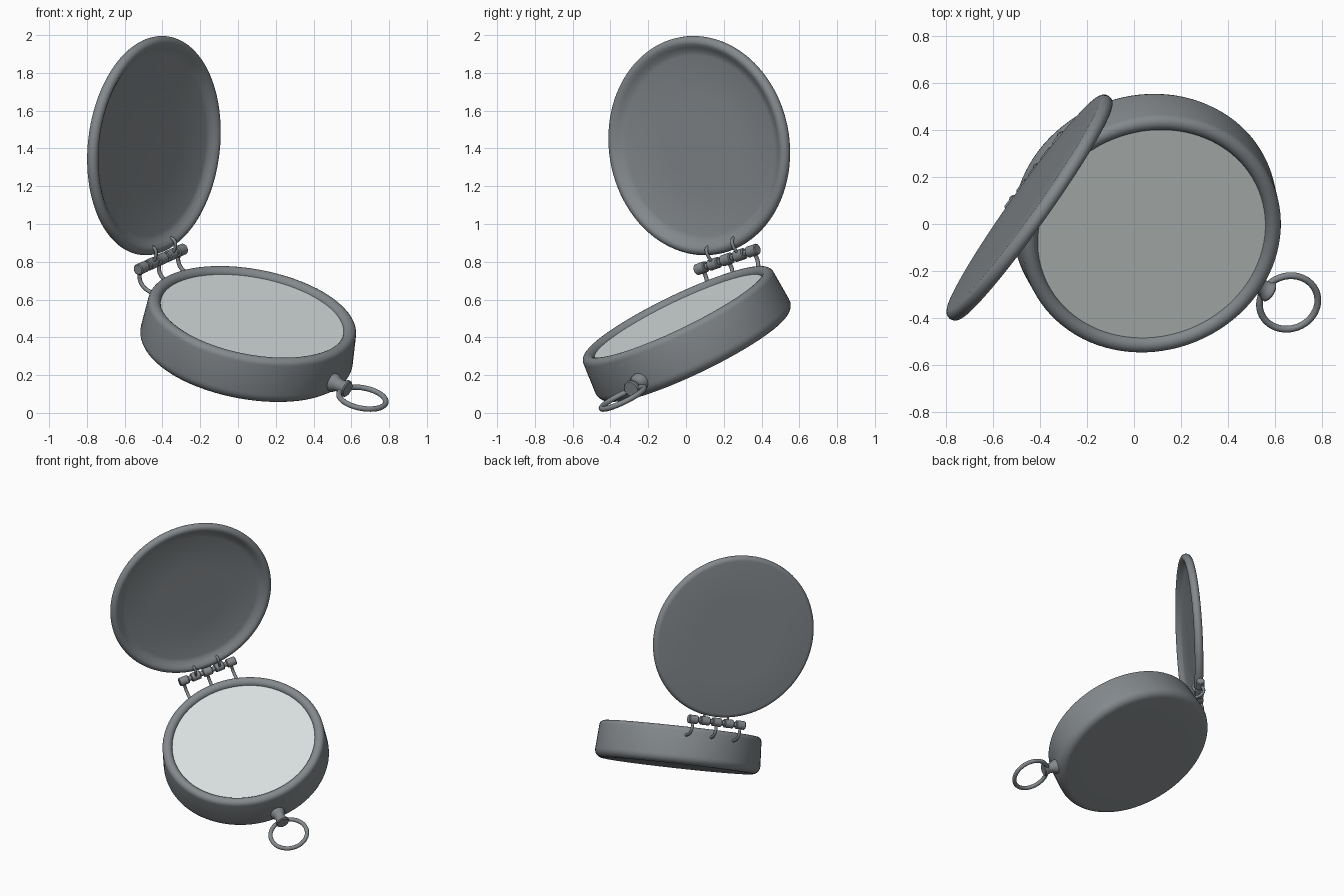
import bpy, bmesh, math
from mathutils import Vector, Matrix

if "Cube" in bpy.data.objects:
    bpy.data.objects.remove(bpy.data.objects["Cube"])


def material(name, rgb):
    m = bpy.data.materials.new(name)
    m.diffuse_color = (*rgb, 1)
    m.use_nodes = True
    m.node_tree.nodes["Principled BSDF"].inputs["Base Color"].default_value = m.diffuse_color
    return m


METAL = material("grey metal", (0.23, 0.25, 0.265))
GLASS = material("pale glass", (0.68, 0.74, 0.73))

# Tilted frames: hinge axis h is shared by the case and the open lid
n = Vector((0.168, -0.43, 0.887)).normalized()
nl = Vector((0.81, -0.577, -0.095)).normalized()
h = n.cross(nl).normalized()


def frame(x, z, origin):
    y = z.cross(x)
    m = Matrix((x, y, z)).transposed().to_4x4()
    m.translation = origin
    return m


CASE = frame(h, n, Vector((0.058, 0.002, 0.417)))
LID = frame(h, nl, Vector((-0.445, 0.07, 1.415)))
HINGE_OUT, HINGE_UP = 0.623, 0.18
HINGE = CASE @ Matrix.Translation((0, HINGE_OUT, HINGE_UP))


def finish(name, bm, matrix, mat, angle=40):
    bmesh.ops.remove_doubles(bm, verts=bm.verts, dist=1e-5)
    bmesh.ops.recalc_face_normals(bm, faces=bm.faces)
    me = bpy.data.meshes.new(name)
    bm.to_mesh(me)
    bm.free()
    me.materials.append(mat)
    ob = bpy.data.objects.new(name, me)
    ob.matrix_world = matrix
    bpy.context.collection.objects.link(ob)
    bpy.ops.object.select_all(action='DESELECT')
    bpy.context.view_layer.objects.active = ob
    ob.select_set(True)
    bpy.ops.object.shade_smooth_by_angle(angle=math.radians(angle))
    return ob


def arc(cx, cz, r, a0, a1, steps=6):
    return [(cx + r * math.cos(math.radians(a0 + (a1 - a0) * i / steps)),
             cz + r * math.sin(math.radians(a0 + (a1 - a0) * i / steps)))
            for i in range(steps + 1)]


def lathe(name, profile, matrix, mat, steps=96, angle=40):
    bm = bmesh.new()
    vs = [bm.verts.new((r, 0, z)) for r, z in profile]
    es = [bm.edges.new(p) for p in zip(vs, vs[1:])]
    bmesh.ops.spin(bm, geom=vs + es, cent=(0, 0, 0), axis=(0, 0, 1),
                   angle=2 * math.pi, steps=steps)
    return finish(name, bm, matrix, mat, angle)


def rod(name, points, radius, matrix, mat):
    cu = bpy.data.curves.new(name, 'CURVE')
    cu.dimensions = '3D'
    cu.bevel_depth = radius
    cu.bevel_resolution = 2
    cu.use_fill_caps = True
    sp = cu.splines.new('BEZIER')
    sp.bezier_points.add(len(points) - 1)
    for bp, p in zip(sp.bezier_points, points):
        bp.co = p
        bp.handle_left_type = bp.handle_right_type = 'AUTO'
    cu.materials.append(mat)
    ob = bpy.data.objects.new(name, cu)
    ob.matrix_world = matrix
    bpy.context.collection.objects.link(ob)
    bpy.ops.object.select_all(action='DESELECT')
    bpy.context.view_layer.objects.active = ob
    ob.select_set(True)
    bpy.ops.object.convert(target='MESH')


# Case: rounded drum with raised rim and recessed top
lathe("case",
      [(0, -0.13), (0.3, -0.13)] + arc(0.515, -0.075, 0.055, -90, 5)
      + arc(0.525, 0.095, 0.034, 5, 180, 10) + [(0.491, 0.085), (0, 0.085)],
      CASE, METAL)

# Glass plate inside the rim
lathe("glass", [(0, 0.088), (0.514, 0.088), (0.514, 0.1), (0, 0.1)], CASE, GLASS)

# Open lid: thin dish with rounded rim
lathe("lid",
      [(0, -0.03), (0.3, -0.03)] + arc(0.553, 0, 0.03, -90, 110, 12)
      + [(0.525, 0.016), (0.505, 0.0), (0.48, -0.007), (0.25, -0.011), (0, -0.012)],
      LID, METAL)

# Hinge: pin, five knuckles, and rods to case and lid
along = Matrix.Rotation(math.pi / 2, 4, 'Y')
lathe("hinge_pin", [(0, -0.2), (0.017, -0.2), (0.017, 0.2), (0, 0.2)],
      HINGE @ along, METAL, 20)
lid_hinge = frame(h, nl, HINGE.translation)
for i in range(5):
    x = (i - 2) * 0.088
    lathe(f"hinge_knuckle_{i + 1}",
          [(0, -0.034), (0.025, -0.034), (0.03, -0.029), (0.03, 0.029),
           (0.025, 0.034), (0, 0.034)],
          HINGE @ Matrix.Translation((x, 0, 0)) @ along, METAL, 24)
    if i % 2 == 0:
        rod(f"case_hinge_rod_{i + 1}",
            [(x, 0, 0), (x, 0, -0.06), (x, -0.03, -0.095), (x, -0.09, -0.11)],
            0.011, HINGE, METAL)
    else:
        rod(f"lid_hinge_rod_{i + 1}",
            [(x, 0, 0), (x, 0.035, 0.03), (x, 0.08, 0.035), (x, 0.1, 0.0)],
            0.009, lid_hinge, METAL)

# Crown: small spool opposite the hinge
crown = CASE @ Matrix.Translation((0, -0.56, -0.045)) @ Matrix.Rotation(math.pi / 2, 4, 'X')
lathe("crown",
      [(0, -0.02), (0.05, -0.02), (0.05, 0.02), (0.037, 0.04), (0.034, 0.06),
       (0.04, 0.08), (0.046, 0.088), (0.046, 0.1), (0.04, 0.106), (0, 0.106)],
      crown, METAL, 32)

# Ring hanging through the crown
lathe("ring", arc(0.126, 0, 0.0145, 0, 360, 14),
      CASE @ Matrix.Translation((0, -0.765, -0.055)), METAL, 64)
